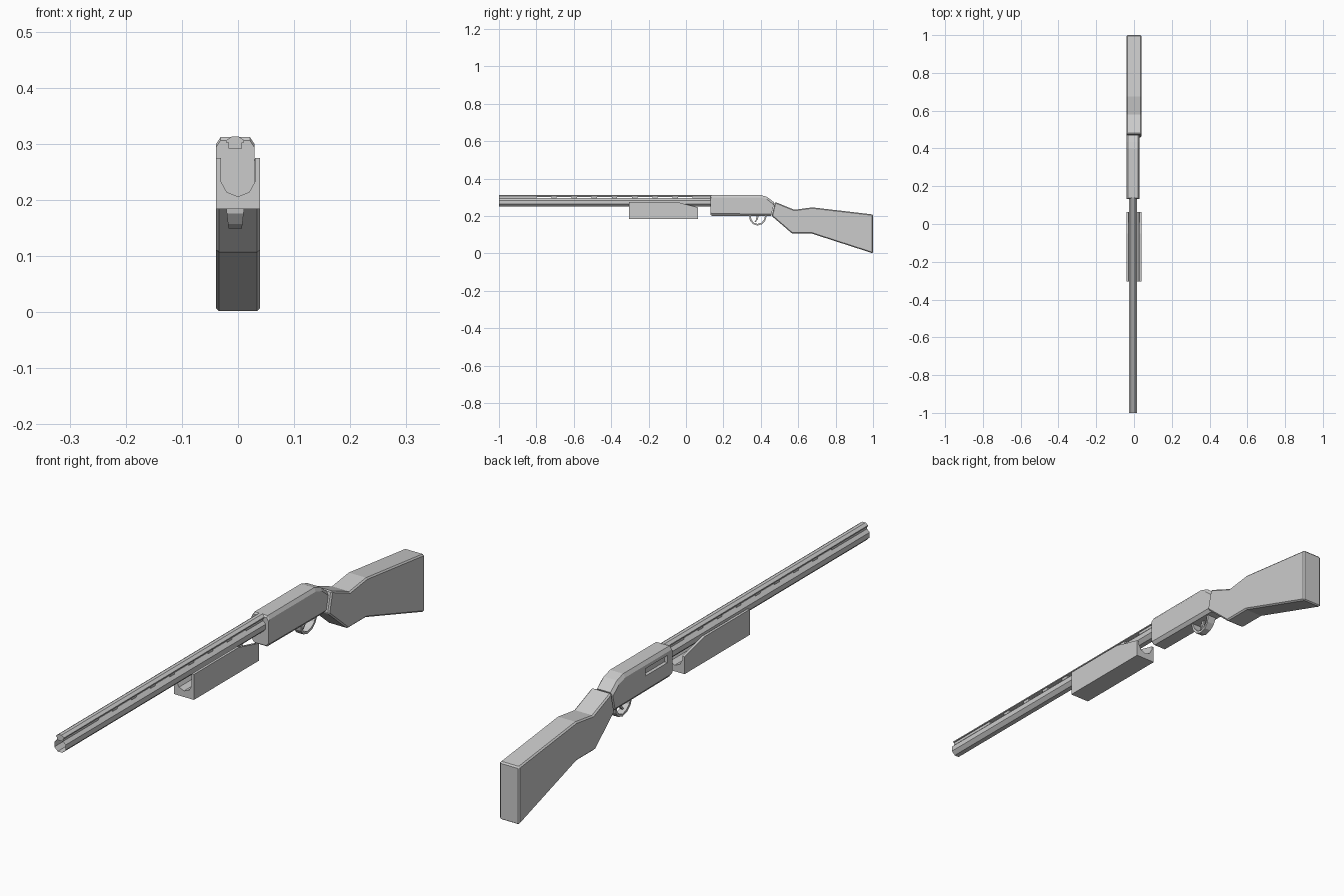
import bpy, bmesh
from math import sin, cos, pi

if "Cube" in bpy.data.objects:
    bpy.data.objects.remove(bpy.data.objects["Cube"])

CX = -0.005      # barrel and receiver sit slightly left of centre


def loft(name, rings, bevel=0.0, caps=True, closed=False):
    """Skin a list of equal-length point rings into one flat-shaded object."""
    bm = bmesh.new()
    vs = [[bm.verts.new(p) for p in r] for r in rings]
    n = len(rings[0])
    pairs = list(zip(vs, vs[1:])) + ([(vs[-1], vs[0])] if closed else [])
    for a, b in pairs:
        for i in range(n):
            j = (i + 1) % n
            bm.faces.new((a[i], a[j], b[j], b[i]))
    if caps and not closed:
        bm.faces.new(vs[0])
        bm.faces.new(vs[-1])
    bmesh.ops.recalc_face_normals(bm, faces=bm.faces)
    me = bpy.data.meshes.new(name)
    bm.to_mesh(me)
    bm.free()
    ob = bpy.data.objects.new(name, me)
    bpy.context.collection.objects.link(ob)
    if bevel:
        m = ob.modifiers.new("bevel", "BEVEL")
        m.width, m.segments, m.limit_method = bevel, 1, "ANGLE"
    return ob


def along_y(section, y):
    return [(x, y, z) for x, z in section]


def box(name, x0, x1, y0, y1, z0, z1):
    sec = [(x0, z0), (x1, z0), (x1, z1), (x0, z1)]
    return loft(name, [along_y(sec, y0), along_y(sec, y1)])


# Barrel: open octagonal tube
octagon = [(CX + 0.024 * cos(pi / 8 + i * pi / 4), 0.273 + 0.024 * sin(pi / 8 + i * pi / 4))
           for i in range(8)]
loft("barrel", [along_y(octagon, -1), along_y(octagon, 0.14)], caps=False)

# Sighting rib: crowned strip carried on posts, leaving slots between
rib = [(CX - 0.016, 0.302), (CX + 0.016, 0.302), (CX + 0.016, 0.306),
       (CX + 0.006, 0.313), (CX - 0.006, 0.313), (CX - 0.016, 0.306)]
loft("rib", [along_y(rib, -1), along_y(rib, 0.14)])
box("rib_front_base", CX - 0.012, CX + 0.012, -1, -0.8, 0.292, 0.303)
for i in range(8):
    y = -0.72 + i * 0.108
    box("rib_post", CX - 0.012, CX + 0.012, y, y + (0.1 if i == 7 else 0.028), 0.292, 0.303)


# Sliding fore-end: channelled block whose top drops at the rear
def fore_section(top):
    return [(-0.039, 0.184), (0.039, 0.184), (0.039, top), (0.03, top), (0.03, 0.232),
            (0.02, 0.214), (0, 0.206), (-0.02, 0.214), (-0.03, 0.232), (-0.03, top), (-0.039, top)]


loft("fore_end", [along_y(fore_section(t), y)
                  for y, t in ((-0.305, 0.275), (-0.05, 0.275), (0.0, 0.262), (0.064, 0.246))])


# Receiver: chamfered section swept back and down over the rear shoulder
def receiver_section(y_top, top, y_bot, bot):
    sec = [(-0.024, bot), (0.024, bot), (0.034, bot + 0.012), (0.034, top - 0.012),
           (0.026, top), (-0.026, top), (-0.034, top - 0.012), (-0.034, bot + 0.012)]
    return [(CX + x, y_bot + (y_top - y_bot) * (z - bot) / (top - bot), z) for x, z in sec]


receiver = loft("receiver", [receiver_section(*a) for a in (
    (0.132, 0.306, 0.132, 0.206), (0.138, 0.312, 0.138, 0.201), (0.40, 0.312, 0.39, 0.199),
    (0.435, 0.301, 0.42, 0.199), (0.472, 0.272, 0.455, 0.199))])

# Ejection port recess on the left side
cutter = box("port_cutter", -0.08, CX - 0.022, 0.16, 0.285, 0.262, 0.288)
cutter.hide_render = True
cutter.hide_set(True)
cut = receiver.modifiers.new("port", "BOOLEAN")
cut.object, cut.operation, cut.solver = cutter, "DIFFERENCE", "EXACT"

# Trigger guard: flat strip hoop, narrower at the bottom
path = [(0.337, 0.203), (0.342, 0.176), (0.358, 0.157), (0.382, 0.149),
        (0.407, 0.156), (0.424, 0.175), (0.432, 0.203)]
rings = []
for y, z in path:
    w = 0.012 + (z - 0.149) * 0.11
    yi, zi = 0.385 + (y - 0.385) * 0.82, 0.203 + (z - 0.203) * 0.84
    rings.append([(CX - w, y, z), (CX + w, y, z), (CX + w, yi, zi), (CX - w, yi, zi)])
loft("trigger_guard", rings)

# Trigger
loft("trigger", [[(x, 0.378, 0.203), (x, 0.374, 0.18), (x, 0.366, 0.168),
                  (x, 0.372, 0.167), (x, 0.383, 0.18), (x, 0.39, 0.203)]
                 for x in (CX - 0.004, CX + 0.004)])

# Stock: side profile with softened edges
stock = [(0.476, 0.275), (0.58, 0.233), (0.675, 0.246), (1.0, 0.208), (1.0, 0.0),
         (0.672, 0.106), (0.567, 0.106), (0.458, 0.2)]
loft("stock", [[(x, y, z) for y, z in stock] for x in (-0.039, 0.039)], bevel=0.005)
